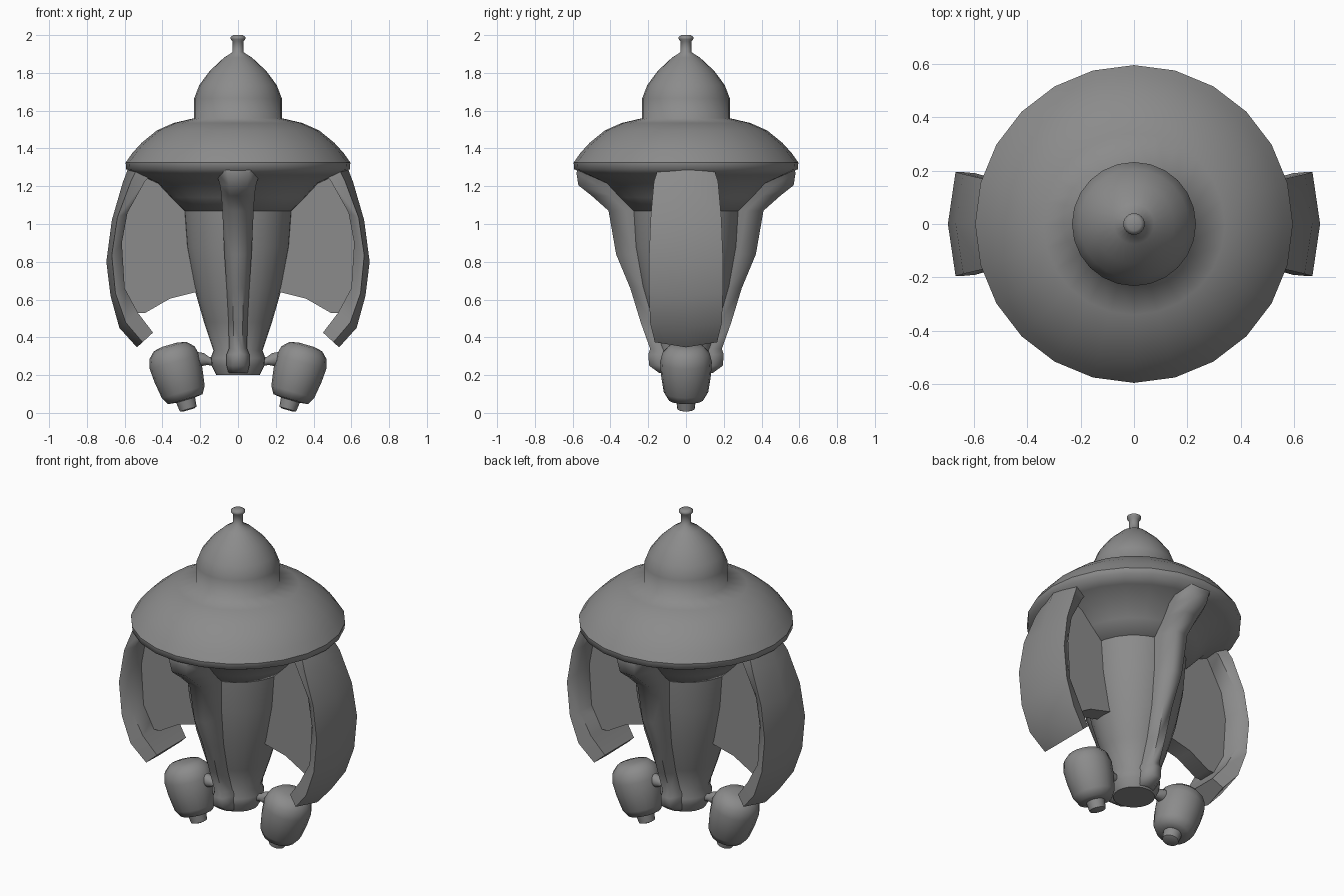
import bpy, bmesh, math
from mathutils import Matrix, Vector

if "Cube" in bpy.data.objects:
    bpy.data.objects.remove(bpy.data.objects["Cube"])

# Dark grey shared by every part
grey = bpy.data.materials.new("dark_grey")
grey.diffuse_color = (0.26, 0.26, 0.26, 1)
grey.use_nodes = True
grey.node_tree.nodes["Principled BSDF"].inputs["Base Color"].default_value = grey.diffuse_color


def finish(name, bm, angle):
    bmesh.ops.remove_doubles(bm, verts=bm.verts, dist=1e-5)
    bmesh.ops.recalc_face_normals(bm, faces=bm.faces)
    me = bpy.data.meshes.new(name)
    bm.to_mesh(me)
    bm.free()
    me.materials.append(grey)
    ob = bpy.data.objects.new(name, me)
    bpy.context.collection.objects.link(ob)
    bpy.ops.object.select_all(action='DESELECT')
    ob.select_set(True)
    bpy.context.view_layer.objects.active = ob
    bpy.ops.object.shade_smooth_by_angle(angle=math.radians(angle))
    return ob


def loft(name, rings, angle=50):
    """Skin equal-length closed rings and cap both ends."""
    bm = bmesh.new()
    vs = [[bm.verts.new(p) for p in r] for r in rings]
    n = len(rings[0])
    for a, b in zip(vs, vs[1:]):
        for i in range(n):
            j = (i + 1) % n
            bm.faces.new((a[i], a[j], b[j], b[i]))
    bm.faces.new(vs[0])
    bm.faces.new(vs[-1])
    return finish(name, bm, angle)


def revolve(name, profile, segs, matrix=Matrix(), angle=62):
    """Profile of (radius, height) turned round the local z axis."""
    rings = []
    for r, h in profile:
        rings.append([matrix @ Vector((r * math.cos(i * math.tau / segs),
                                       r * math.sin(i * math.tau / segs), h))
                      for i in range(segs)])
    return loft(name, rings, angle)


def along(base, direction):
    rot = Vector(direction).to_track_quat('Z', 'Y').to_matrix().to_4x4()
    return Matrix.Translation(base) @ rot


# Domed cap with finial and broad brim
revolve("domed_cap", [
    (0.025, 2.0), (0.04, 1.99), (0.038, 1.978), (0.028, 1.965), (0.028, 1.91),
    (0.075, 1.88), (0.15, 1.81), (0.205, 1.735), (0.232, 1.665), (0.232, 1.56),
    (0.34, 1.535), (0.43, 1.495), (0.51, 1.43), (0.56, 1.375), (0.595, 1.325)], 24,
    angle=80)

# Funnel underside of the brim
revolve("brim_underside", [
    (0.595, 1.325), (0.592, 1.29), (0.53, 1.26), (0.43, 1.215), (0.36, 1.14),
    (0.29, 1.07)], 24, angle=70)

# Tapering central body
revolve("body", [
    (0.29, 1.08), (0.275, 0.88), (0.235, 0.67), (0.18, 0.48), (0.13, 0.33),
    (0.145, 0.29), (0.14, 0.25), (0.115, 0.2)], 24)

# Front and back ribs: (z, outer y, inner y, half width)
rib = [(1.30, 0.57, 0.30, 0.15), (1.27, 0.58, 0.30, 0.115),
       (1.205, 0.57, 0.28, 0.095), (1.15, 0.50, 0.22, 0.088),
       (1.07, 0.41, 0.15, 0.083), (0.84, 0.37, 0.12, 0.072),
       (0.66, 0.295, 0.10, 0.06), (0.48, 0.24, 0.06, 0.05),
       (0.34, 0.19, 0.04, 0.048), (0.31, 0.20, 0.04, 0.06),
       (0.25, 0.195, 0.04, 0.06), (0.21, 0.14, 0.04, 0.05)]
for s, side in ((-1, "front"), (1, "back")):
    rings = []
    for z, yo, yi, w in rib:
        ym = yo - 0.35 * (yo - yi)
        rings.append([(-w, s * yi, z), (-w, s * ym, z), (-w * 0.5, s * yo, z),
                      (w * 0.5, s * yo, z), (w, s * ym, z), (w, s * yi, z)])
    loft(side + "_rib", rings, 65)

# Side plates: (outer x, outer z, inner x, inner z, half width)
plate = [(0.572, 1.32, 0.45, 1.27, 0.145), (0.61, 1.22, 0.49, 1.23, 0.17),
         (0.668, 1.02, 0.585, 1.06, 0.187), (0.697, 0.80, 0.615, 0.90, 0.195),
         (0.675, 0.62, 0.60, 0.66, 0.195), (0.628, 0.45, 0.53, 0.53, 0.19),
         (0.535, 0.347, 0.45, 0.425, 0.165)]
# Web joining each plate to the body (x, z)
web = [(0.1, 1.25), (0.48, 1.25), (0.62, 1.0), (0.64, 0.8), (0.62, 0.64),
       (0.56, 0.53), (0.49, 0.53), (0.36, 0.605), (0.22, 0.64), (0.1, 0.66)]

for s, side in ((-1, "left"), (1, "right")):
    rings = []
    for xo, zo, xi, zi, w in plate:
        xm, zm = xo + 0.35 * (xi - xo), zo + 0.35 * (zi - zo)
        rings.append([(s * xo, 0, zo), (s * xm, w, zm), (s * xi, w * 0.85, zi),
                      (s * xi, -w * 0.85, zi), (s * xm, -w, zm)])
    loft(side + "_plate", rings, 64)
    loft(side + "_web", [[(s * x, y, z) for x, z in web] for y in (-0.055, 0.055)])

    # Tilted pod with nozzle
    revolve(side + "_pod", [
        (0.03, 0), (0.046, 0.006), (0.052, 0.055), (0.095, 0.06), (0.118, 0.1),
        (0.132, 0.19), (0.137, 0.265), (0.125, 0.315), (0.09, 0.35), (0.04, 0.36)],
        16, along((s * 0.262, 0, 0.015), (s * 0.278, 0, 0.96)))
    # Short strut holding the pod
    revolve(side + "_strut", [(0.022, 0), (0.022, 0.08), (0.036, 0.11), (0.034, 0.18)],
            12, along((s * 0.08, 0, 0.26), (s * 1, 0, 0.2)))
